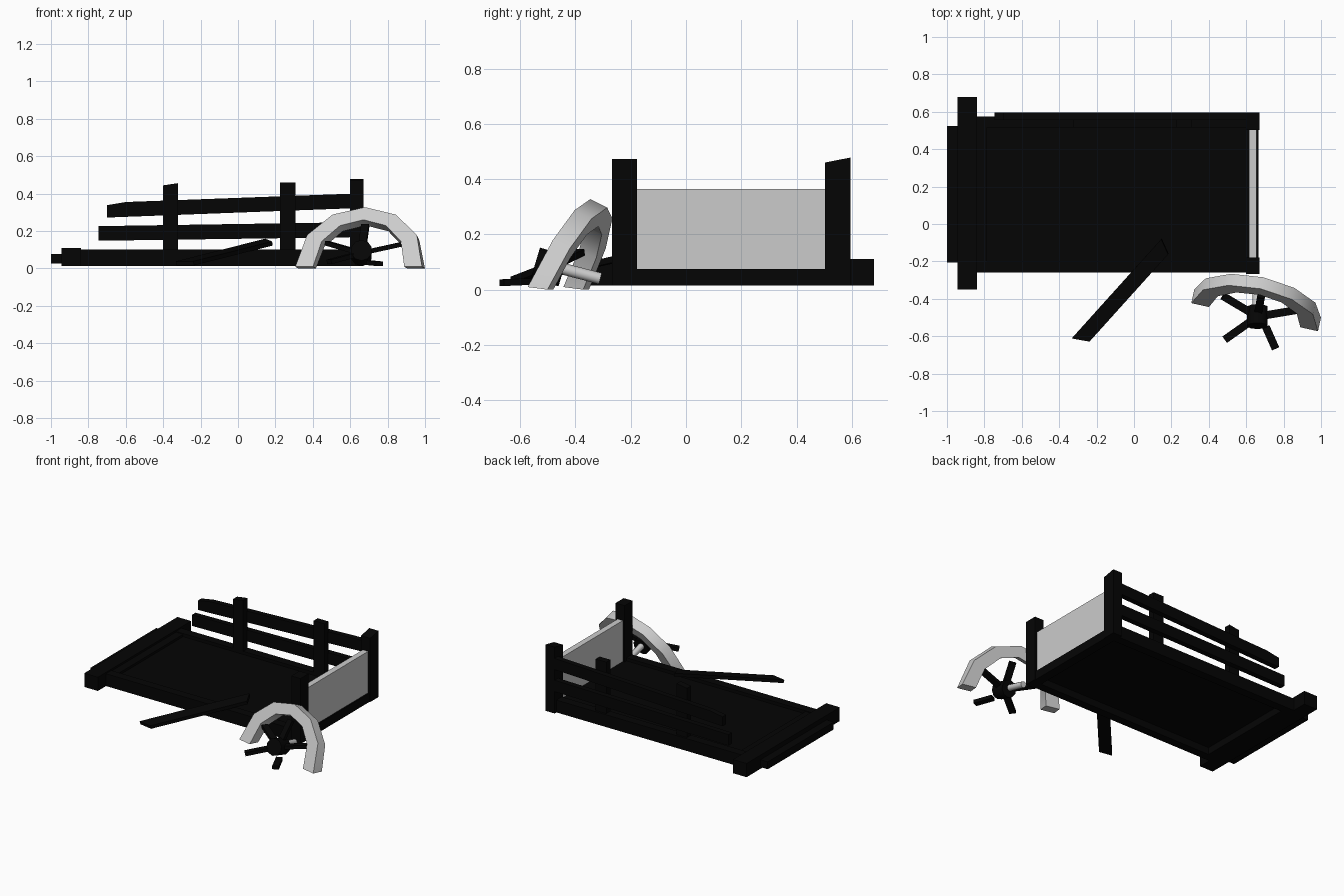
import bpy, bmesh, math
from mathutils import Vector, Matrix

cube = bpy.data.objects.get("Cube")
if cube:
    bpy.data.objects.remove(cube, do_unlink=True)


def material(name, rgb):
    m = bpy.data.materials.new(name)
    m.use_nodes = True
    m.diffuse_color = (*rgb, 1)
    m.node_tree.nodes["Principled BSDF"].inputs["Base Color"].default_value = (*rgb, 1)
    return m


DARK = material("charred_wood", (0.0015, 0.0015, 0.0015))
PALE = material("pale_grey", (0.6, 0.6, 0.6))


def finish(name, bm, mat):
    bmesh.ops.recalc_face_normals(bm, faces=bm.faces)
    mesh = bpy.data.meshes.new(name)
    bm.to_mesh(mesh)
    bm.free()
    mesh.materials.append(mat)
    obj = bpy.data.objects.new(name, mesh)
    bpy.context.collection.objects.link(obj)
    return obj


def box(name, x, y, z, mat=DARK, slope=(0, 0)):
    """Box from ranges; slope drops the top on its low-x / low-y edge."""
    bm = bmesh.new()
    bmesh.ops.create_cube(bm, size=1)
    for v in bm.verts:
        low_x, low_y, top = v.co.x < 0, v.co.y < 0, v.co.z > 0
        v.co = (x[not low_x], y[not low_y], z[top])
        if top:
            v.co.z -= slope[0] * low_x + slope[1] * low_y
    return finish(name, bm, mat)


def board(name, outline, depth):
    """Flat outline of 3D points, extruded along a depth vector."""
    bm = bmesh.new()
    face = bm.faces.new([bm.verts.new(p) for p in outline])
    ext = bmesh.ops.extrude_face_region(bm, geom=[face])
    moved = [g for g in ext["geom"] if isinstance(g, bmesh.types.BMVert)]
    bmesh.ops.translate(bm, vec=depth, verts=moved)
    return finish(name, bm, DARK)


def beam(name, start, end, width, thick, mat=DARK, sides=0):
    """Bar (or cylinder when sides is given) between two points."""
    a, b = Vector(start), Vector(end)
    d = (b - a).normalized()
    side = d.cross(Vector((0, 0, 1))).normalized()
    rot = Matrix((side, d.cross(side), d)).transposed().to_4x4()
    bm = bmesh.new()
    if sides:
        bmesh.ops.create_cone(bm, cap_ends=True, segments=sides,
                              radius1=0.5, radius2=0.5, depth=1)
    else:
        bmesh.ops.create_cube(bm, size=1)
    scale = Matrix.Diagonal((width, thick, (b - a).length, 1))
    bm.transform(Matrix.Translation((a + b) / 2) @ rot @ scale)
    return finish(name, bm, mat)


# Cart bed: thin floor, recessed above and below, inside a frame
base = 0.014
box("bed_floor", (-0.82, 0.62), (-0.22, 0.53), (0.063, 0.078))
box("front_side_rail", (-0.84, 0.64), (-0.26, -0.2), (base, 0.1))
box("back_side_rail", (-0.84, 0.64), (0.515, 0.575), (base, 0.1))
box("tail_sill", (0.6, 0.665), (-0.2, 0.52), (base, 0.075))
box("inner_cross_rail", (-0.84, -0.785), (-0.2, 0.515), (base, 0.095))
box("cross_beam", (-0.945, -0.84), (-0.35, 0.68), (base, 0.11))
box("end_step", (-1.0, -0.945), (-0.205, 0.525), (0.025, 0.077))

# End panel between two corner posts
box("end_panel", (0.614, 0.655), (-0.18, 0.505), (0.075, 0.365), PALE)
box("front_corner_post", (0.6, 0.67), (-0.268, -0.178), (base, 0.473))
box("back_corner_post", (0.6, 0.67), (0.503, 0.595), (base, 0.478), slope=(0, 0.018))

# Back fence: two stakes and two leaning rails
box("stake_outer", (-0.4, -0.32), (0.515, 0.56), (0.03, 0.456), slope=(0.012, 0))
box("stake_inner", (0.225, 0.308), (0.515, 0.56), (0.03, 0.46))
rails = {"upper_rail": [(-0.7, 0.272), (0.62, 0.322), (0.62, 0.4),
                        (-0.6, 0.355), (-0.7, 0.338)],
         "lower_rail": [(-0.745, 0.148), (0.62, 0.167), (0.62, 0.247),
                        (-0.745, 0.226)]}
for name, profile in rails.items():
    board(name, [(px, 0.557, pz) for px, pz in profile], (0, 0.038, 0))

# Loose plank with skewed ends, leaning on the bed
plank_a, plank_b = Vector((-0.33, -0.608, 0.016)), Vector((-0.235, -0.625, 0.016))
run = Vector((0.447, 0.496, 0.113))
board("loose_plank", [plank_a, plank_b, plank_b + run * 0.94, plank_a + run * 1.07],
      (-0.003, -0.004, 0.022))

# Broken wheel rim: half of a twelve-sided ring, leaning and turned
yaw, lean = math.radians(-12.5), math.radians(26)
across = Vector((math.cos(yaw), math.sin(yaw), 0))
away = Vector((-math.sin(yaw), math.cos(yaw), 0))
rise = away * math.sin(lean) + Vector((0, 0, math.cos(lean)))
axis = away * math.cos(lean) - Vector((0, 0, math.sin(lean)))
centre = Vector((0.654, -0.457, 0.0155))
bm = bmesh.new()
rings = []
for i in range(7):
    t = math.pi * i / 6
    ring = []
    for wide, tall, off in ((0.347, 0.33, -1), (0.347, 0.33, 1),
                            (0.25, 0.255, 1), (0.25, 0.255, -1)):
        p = centre + across * wide * math.cos(t) + rise * tall * math.sin(t)
        p += axis * off * 0.035
        if i in (0, 6):  # broken ends rest almost flat on the ground
            p -= rise * (p.z * 0.7 / rise.z)
        ring.append(bm.verts.new(p))
    rings.append(ring)
for a, b in zip(rings, rings[1:]):
    for k in range(4):
        n = (k + 1) % 4
        bm.faces.new((a[k], a[n], b[n], b[k]))
bm.faces.new(rings[0])
bm.faces.new(rings[-1])
rim = finish("broken_wheel_rim", bm, PALE)

# Hub, axle stub and spokes, one of them snapped off
hub = Vector((0.66, -0.495, 0.082))
hub_part = beam("wheel_hub", hub + Vector((0, -0.05, 0.015)),
                hub + Vector((0, 0.05, -0.015)), 0.115, 0.115, DARK, 10)
axle = beam("axle_stub", (0.655, -0.46, 0.079), (0.655, -0.31, 0.04), 0.042, 0.042, PALE, 12)
spokes = [(hub, (0.68, -0.385, 0.23)), (hub, (0.87, -0.46, 0.128)),
          (hub, (0.487, -0.617, 0.035)), (hub, (0.475, -0.385, 0.135)),
          ((0.705, -0.55, 0.03), (0.757, -0.667, 0.025))]
for i, (root, tip) in enumerate(spokes):
    beam(f"spoke_{i + 1}", root, tip, 0.042, 0.024)

# Soft shading on the round parts
for obj in (rim, hub_part, axle):
    bpy.ops.object.select_all(action="DESELECT")
    obj.select_set(True)
    bpy.context.view_layer.objects.active = obj
    bpy.ops.object.shade_smooth_by_angle(angle=math.radians(38))
